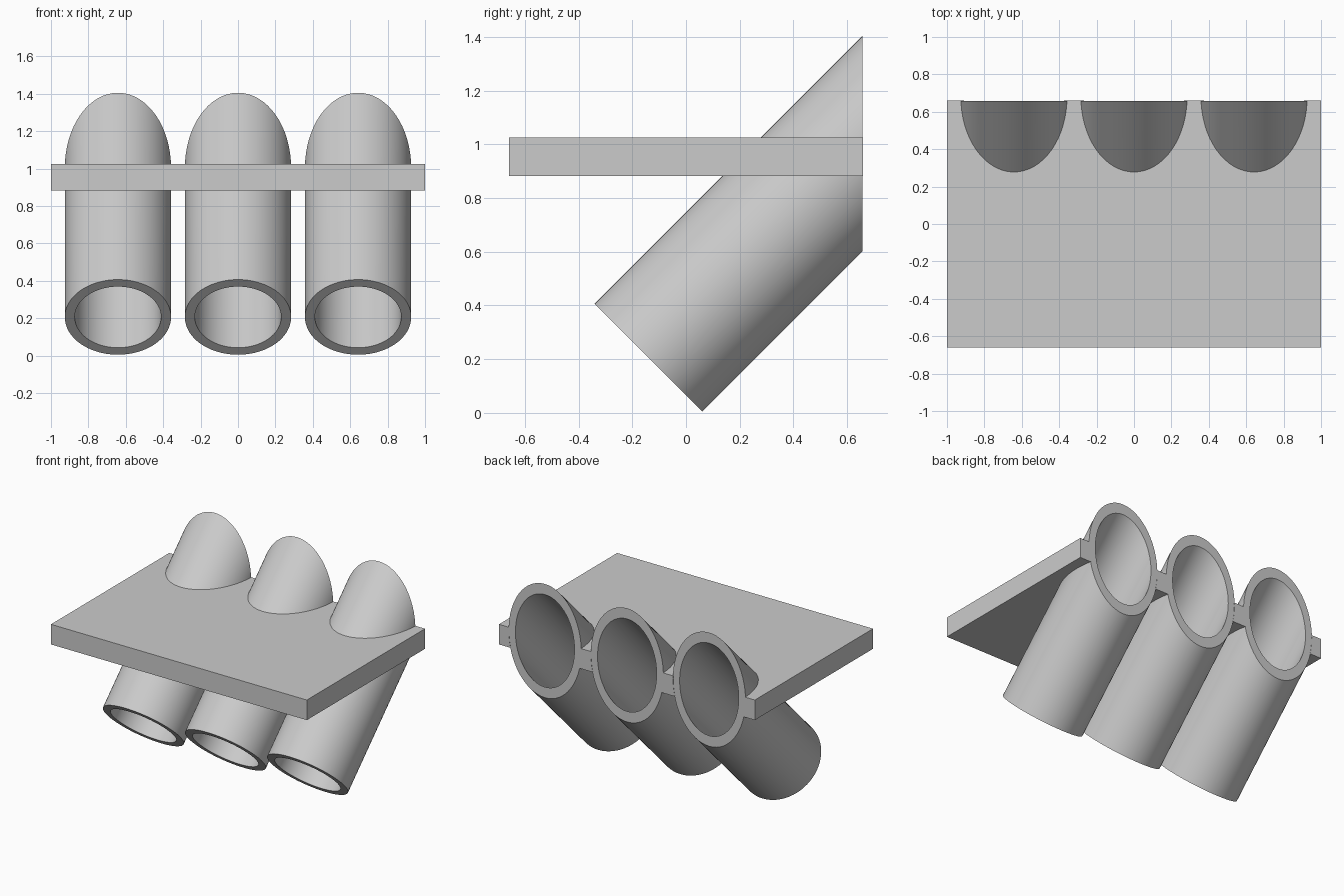
import bpy, bmesh, math
from mathutils import Vector

cube = bpy.data.objects.get("Cube")
if cube:
    bpy.data.objects.remove(cube, do_unlink=True)

GREY = (0.6, 0.6, 0.6, 1)
SPACING = 0.642
OUTER, INNER = 0.284, 0.231
BACK = 0.658
SEGMENTS = 64

grey = bpy.data.materials.new("light_grey")
grey.use_nodes = True
grey.diffuse_color = GREY
grey.node_tree.nodes["Principled BSDF"].inputs["Base Color"].default_value = GREY


def finish(name, bm):
    bmesh.ops.recalc_face_normals(bm, faces=bm.faces)
    mesh = bpy.data.meshes.new(name)
    bm.to_mesh(mesh)
    bm.free()
    mesh.materials.append(grey)
    obj = bpy.data.objects.new(name, mesh)
    bpy.context.collection.objects.link(obj)
    return obj


def activate(obj):
    bpy.ops.object.select_all(action='DESELECT')
    obj.select_set(True)
    bpy.context.view_layer.objects.active = obj


def rings(bm, x, radius, back):
    """Square-cut lower ring and its 45 degree projection on the back plane."""
    lower, upper = [], []
    for i in range(SEGMENTS):
        a = math.tau * i / SEGMENTS
        s = radius * math.sin(a) * math.sqrt(0.5)
        p = Vector((x + radius * math.cos(a), -0.14 - s, 0.2055 + s))
        run = back - p.y
        lower.append(bm.verts.new(p))
        upper.append(bm.verts.new(p + Vector((0, run, run))))
    return lower, upper


def bridge(bm, a, b):
    for i in range(SEGMENTS):
        j = (i + 1) % SEGMENTS
        bm.faces.new((a[i], a[j], b[j], b[i]))


def tube(name, x):
    bm = bmesh.new()
    out_low, out_up = rings(bm, x, OUTER, BACK)
    in_low, in_up = rings(bm, x, INNER, BACK)
    for a, b in ((out_low, out_up), (out_up, in_up), (in_up, in_low), (in_low, out_low)):
        bridge(bm, a, b)
    obj = finish(name, bm)
    activate(obj)
    bpy.ops.object.shade_smooth_by_angle(angle=math.radians(30))


def bore(name, x):
    bm = bmesh.new()
    low, up = rings(bm, x, OUTER - 0.003, BACK + 0.2)
    bridge(bm, low, up)
    bm.faces.new(low)
    bm.faces.new(up)
    obj = finish(name, bm)
    obj.hide_render = True
    return obj


# Flat shelf
bm = bmesh.new()
bmesh.ops.create_cube(bm, size=1)
bmesh.ops.scale(bm, vec=(2, 1.32, 0.142), verts=bm.verts)
bmesh.ops.translate(bm, vec=(0, 0, 0.954), verts=bm.verts)
shelf = finish("shelf", bm)

# Slanted tubes, with the shelf bored out where they pass through
for side, label in ((-1, "right"), (0, "middle"), (1, "left")):
    x = side * SPACING
    tube(label + "_tube", x)
    cutter = bore(label + "_bore", x)
    activate(shelf)
    cut = shelf.modifiers.new("bore", 'BOOLEAN')
    cut.operation = 'DIFFERENCE'
    cut.solver = 'EXACT'
    cut.object = cutter
    bpy.ops.object.modifier_apply(modifier=cut.name)
    bpy.data.objects.remove(cutter, do_unlink=True)
